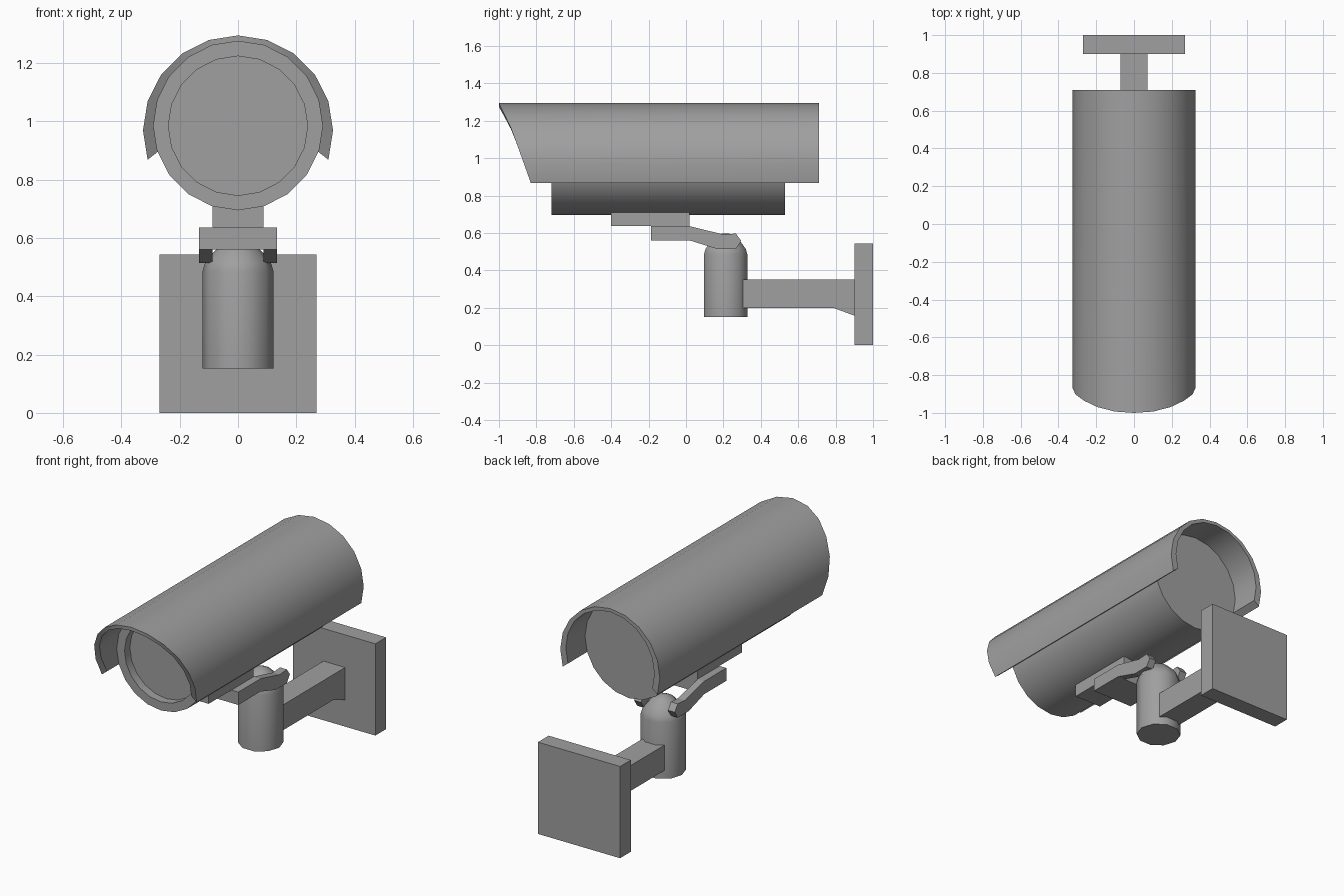
import bpy, bmesh
from math import sin, cos, pi, radians
from mathutils import Matrix

cube = bpy.data.objects.get("Cube")
if cube:
    bpy.data.objects.remove(cube, do_unlink=True)

GREY = (0.35, 0.35, 0.35, 1.0)
grey = bpy.data.materials.new("matte_grey")
grey.use_nodes = True
grey.diffuse_color = GREY
grey.node_tree.nodes["Principled BSDF"].inputs["Base Color"].default_value = GREY


def finish(name, bm, smooth=None):
    """Turn a bmesh into a named object; smooth is the sharp-edge angle."""
    bmesh.ops.recalc_face_normals(bm, faces=bm.faces)
    mesh = bpy.data.meshes.new(name)
    bm.to_mesh(mesh)
    bm.free()
    mesh.materials.append(grey)
    if smooth:
        mesh.shade_smooth()
        mesh.set_sharp_from_angle(angle=radians(smooth))
    obj = bpy.data.objects.new(name, mesh)
    bpy.context.collection.objects.link(obj)
    return obj


def prism(name, outline, x0, x1):
    """Extrude a (y, z) outline from x0 to x1."""
    bm = bmesh.new()
    a, b = [[bm.verts.new((x, y, z)) for y, z in outline] for x in (x0, x1)]
    bm.faces.new(a)
    bm.faces.new(b)
    for i in range(len(a)):
        j = (i + 1) % len(a)
        bm.faces.new((a[i], a[j], b[j], b[i]))
    return finish(name, bm)


def box(name, half_width, y0, y1, z0, z1):
    outline = [(y0, z0), (y1, z0), (y1, z1), (y0, z1)]
    return prism(name, outline, -half_width, half_width)


def lathe(name, profile, sides, matrix, smooth):
    """Revolve a (radius, height) profile, capping both ends."""
    bm = bmesh.new()
    rings = [[bm.verts.new((r * cos(2 * pi * i / sides), r * sin(2 * pi * i / sides), h))
              for i in range(sides)] for r, h in profile]
    bm.faces.new(rings[0])
    bm.faces.new(rings[-1])
    for a, b in zip(rings, rings[1:]):
        for i in range(sides):
            j = (i + 1) % sides
            bm.faces.new((a[i], a[j], b[j], b[i]))
    bm.transform(matrix)
    return finish(name, bm, smooth)


# Camera body with a recessed front glass
BODY_Z, BODY_R = 0.985, 0.29
front, back, lens_r = -0.72, 0.53, 0.239
lathe("camera_body",
      [(lens_r, front + 0.05), (lens_r, front), (BODY_R, front), (BODY_R, back)],
      20, Matrix.Translation((0, 0, BODY_Z)) @ Matrix.Rotation(-pi / 2, 4, "X"), 35)

# Sun hood: an open shell with a slanted front edge, thinner at the top
HOOD_Z, HOOD_R, HOOD_BACK = 0.969, 0.326, 0.71
front_edge = [-1.0, -0.993, -0.97, -0.936, -0.902, -0.866, -0.83]
bm = bmesh.new()
sections = []
for i in range(-6, 7):
    s, c = sin(i * pi / 10), cos(i * pi / 10)
    y = front_edge[abs(i)]
    outer = (HOOD_R * s, HOOD_Z + HOOD_R * c)
    inner = (BODY_R * s, BODY_Z + BODY_R * c)
    corners = [(outer, y), (outer, HOOD_BACK), (inner, HOOD_BACK), (inner, y)]
    sections.append([bm.verts.new((p[0], d, p[1])) for p, d in corners])
for a, b in zip(sections, sections[1:]):
    for k in range(4):
        m = (k + 1) % 4
        bm.faces.new((a[k], a[m], b[m], b[k]))
bm.faces.new(sections[0])
bm.faces.new(sections[-1])
finish("sun_hood", bm, 35)

# Mounting foot and forked bracket under the body
box("mounting_foot", 0.088, -0.40, 0.02, 0.636, 0.712)
box("bracket_block", 0.133, -0.187, 0.02, 0.56, 0.636)
fork = [(0.02, 0.636), (0.20, 0.592), (0.267, 0.597), (0.295, 0.558),
        (0.267, 0.515), (0.165, 0.515), (0.02, 0.56)]
for side, x0, x1 in (("left", 0.088, 0.133), ("right", -0.133, -0.088)):
    prism(side + "_fork_arm", fork, x0, x1)

# Domed swivel post
lathe("swivel_post",
      [(0.122, 0.152), (0.122, 0.485), (0.113, 0.515), (0.088, 0.548),
       (0.055, 0.58), (0.02, 0.597)],
      10, Matrix.Translation((0, 0.212, 0)), 45)

# Wall arm with a gusset, and the wall plate
prism("wall_arm", [(0.25, 0.20), (0.786, 0.20), (0.90, 0.158), (0.90, 0.35), (0.25, 0.35)],
      -0.071, 0.071)
box("wall_plate", 0.269, 0.90, 1.0, 0.0, 0.543)
